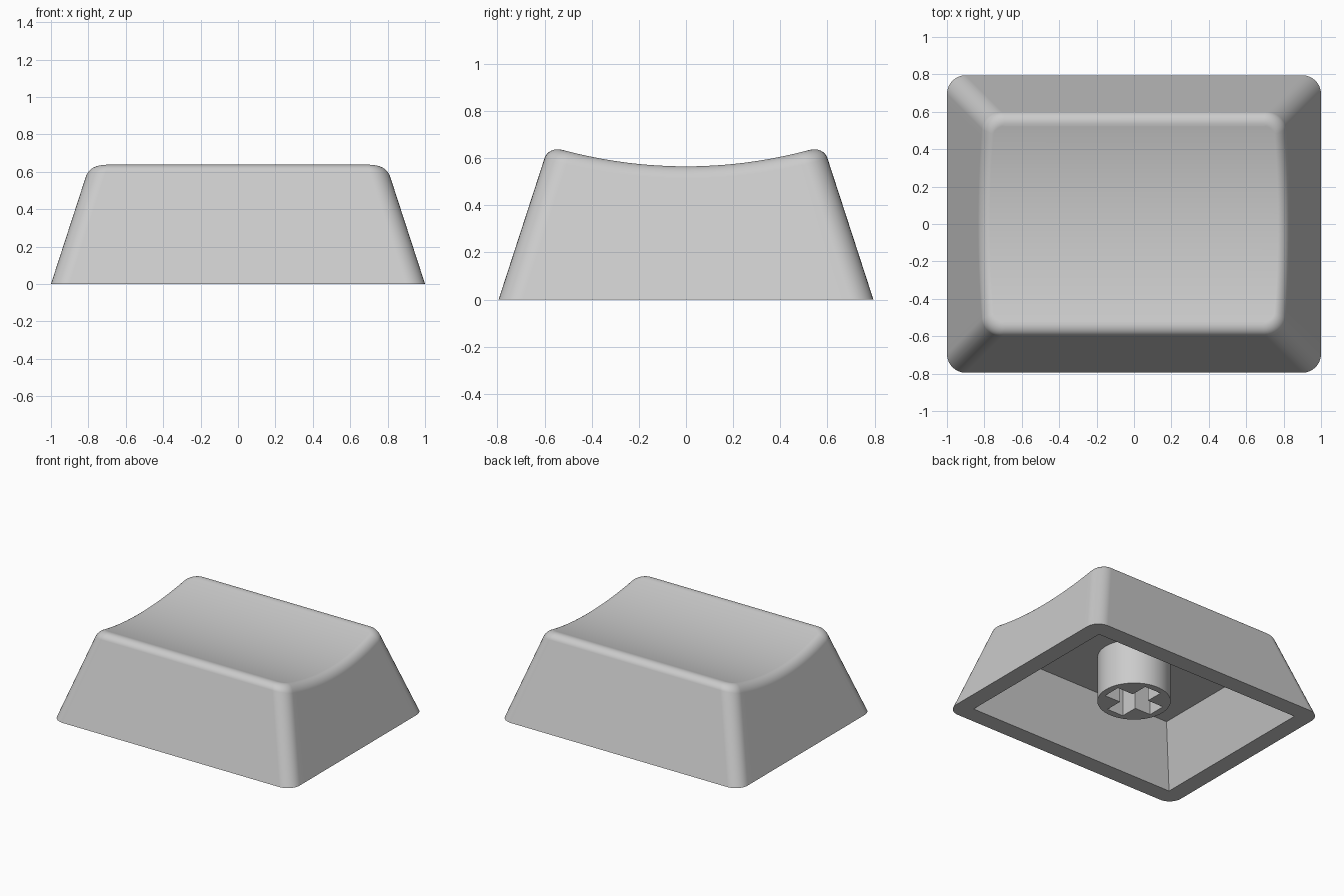
import bpy, bmesh, math
from mathutils import Vector

if "Cube" in bpy.data.objects:
    bpy.data.objects.remove(bpy.data.objects["Cube"])

ARC, SIDE = 8, 24          # steps per rounded corner, steps along each dished side
DRAFT = 0.325              # inward lean of the walls per unit of height

gray = bpy.data.materials.new("plain_gray")
gray.diffuse_color = (0.6, 0.6, 0.6, 1)
gray.use_nodes = True
gray.node_tree.nodes["Principled BSDF"].inputs["Base Color"].default_value = gray.diffuse_color


def dish(y):
    """Height of the cylindrical hollow in the top."""
    return 2.565 - math.sqrt(4 - y * y)


# Right half of a rounded rectangle: (side fraction, corner direction x, y)
HALF = [(-1, math.cos(t), math.sin(t))
        for t in [math.radians(-90 + 90 * i / ARC) for i in range(ARC + 1)]]
HALF += [(-1 + 2 * i / SIDE, 1, 0) for i in range(1, SIDE)]
HALF += [(-f, c, -s) for f, c, s in reversed(HALF[:ARC + 1])]


def point(i, z, a, b, r):
    f, c, s = HALF[i]
    return Vector((a - r + r * c, (b - r) * f + r * s, z))


def wall(i, z):
    return point(i, z, 1 - DRAFT * z, 0.795 - DRAFT * z, 0.1)


def finish(name, bm):
    bmesh.ops.remove_doubles(bm, verts=bm.verts, dist=1e-5)
    bmesh.ops.recalc_face_normals(bm, faces=bm.faces)
    mesh = bpy.data.meshes.new(name)
    bm.to_mesh(mesh)
    bm.free()
    mesh.materials.append(gray)
    ob = bpy.data.objects.new(name, mesh)
    bpy.context.collection.objects.link(ob)
    return ob


def smooth(ob):
    bpy.ops.object.select_all(action='DESELECT')
    ob.select_set(True)
    bpy.context.view_layer.objects.active = ob
    bpy.ops.object.shade_smooth_by_angle(angle=math.radians(30))


# Shell: cavity ceiling, cavity mouth, outer foot, then the rounded top edge
n = len(HALF)
rings = [[point(i, 0.432, 0.87 - 0.14, 0.665 - 0.14, 0) for i in range(n)],
         [point(i, 0, 0.87, 0.665, 0) for i in range(n)],
         [wall(i, 0) for i in range(n)]]
fillet = []
for i in range(n):
    z = 0.6
    for _ in range(12):
        z = dish(wall(i, z).y)
    edge, low = wall(i, z), wall(i, z - 0.052)
    top = point(i, 0, 1 - DRAFT * z - 0.046, 0.795 - DRAFT * z - 0.06, 0.05)
    top.z = dish(top.y)
    column = []
    for k in range(9):
        t = k / 8
        w0, w1, w2 = (1 - t) ** 2, 1.5 * t * (1 - t), t * t
        column.append((low * w0 + edge * w1 + top * w2) / (w0 + w1 + w2))
    fillet.append(column)
rings += [[col[k] for col in fillet] for k in range(9)]

bm = bmesh.new()
loops = []
for ring in rings:
    left = [Vector((-p.x, p.y, p.z)) for p in reversed(ring)]
    loops.append([bm.verts.new(p) for p in ring + left])
for lo, hi in zip(loops, loops[1:]):
    for i in range(2 * n):
        j = (i + 1) % (2 * n)
        bm.faces.new((lo[i], lo[j], hi[j], hi[i]))
# Straight strips across the ceiling and the hollow top
for loop in (loops[0], loops[-1]):
    for i in range(n - 1):
        bm.faces.new((loop[i], loop[i + 1], loop[2 * n - 2 - i], loop[2 * n - 1 - i]))
bmesh.ops.remove_doubles(bm, verts=bm.verts, dist=1e-5)
bmesh.ops.dissolve_degenerate(bm, edges=bm.edges, dist=1e-5)
shell = finish("key_shell", bm)
smooth(shell)
mod = shell.modifiers.new("even_shading", 'WEIGHTED_NORMAL')
mod.keep_sharp = True

# Round stem under the ceiling
bm = bmesh.new()
bmesh.ops.create_cone(bm, cap_ends=True, segments=64, radius1=0.25, radius2=0.25, depth=0.36)
bmesh.ops.translate(bm, verts=bm.verts, vec=(0, 0, 0.27))
stem = finish("stem", bm)
smooth(stem)

# Cross-shaped socket cut into the stem
L, w = 0.2, 0.068
quarter = [(L, -w), (L, w), (w, w)]
bm = bmesh.new()
outline = []
for q in range(4):
    for x, y in quarter:
        for _ in range(q):
            x, y = -y, x
        outline.append(bm.verts.new((x, y, 0)))
face = bm.faces.new(outline)
new = bmesh.ops.extrude_face_region(bm, geom=[face])["geom"]
bmesh.ops.translate(bm, verts=[v for v in new if isinstance(v, bmesh.types.BMVert)], vec=(0, 0, 0.432))
cutter = finish("socket_cutter", bm)
cutter.hide_render = True
cutter.hide_set(True)
cut = stem.modifiers.new("socket", 'BOOLEAN')
cut.operation = 'DIFFERENCE'
cut.object = cutter
cut.solver = 'EXACT'
